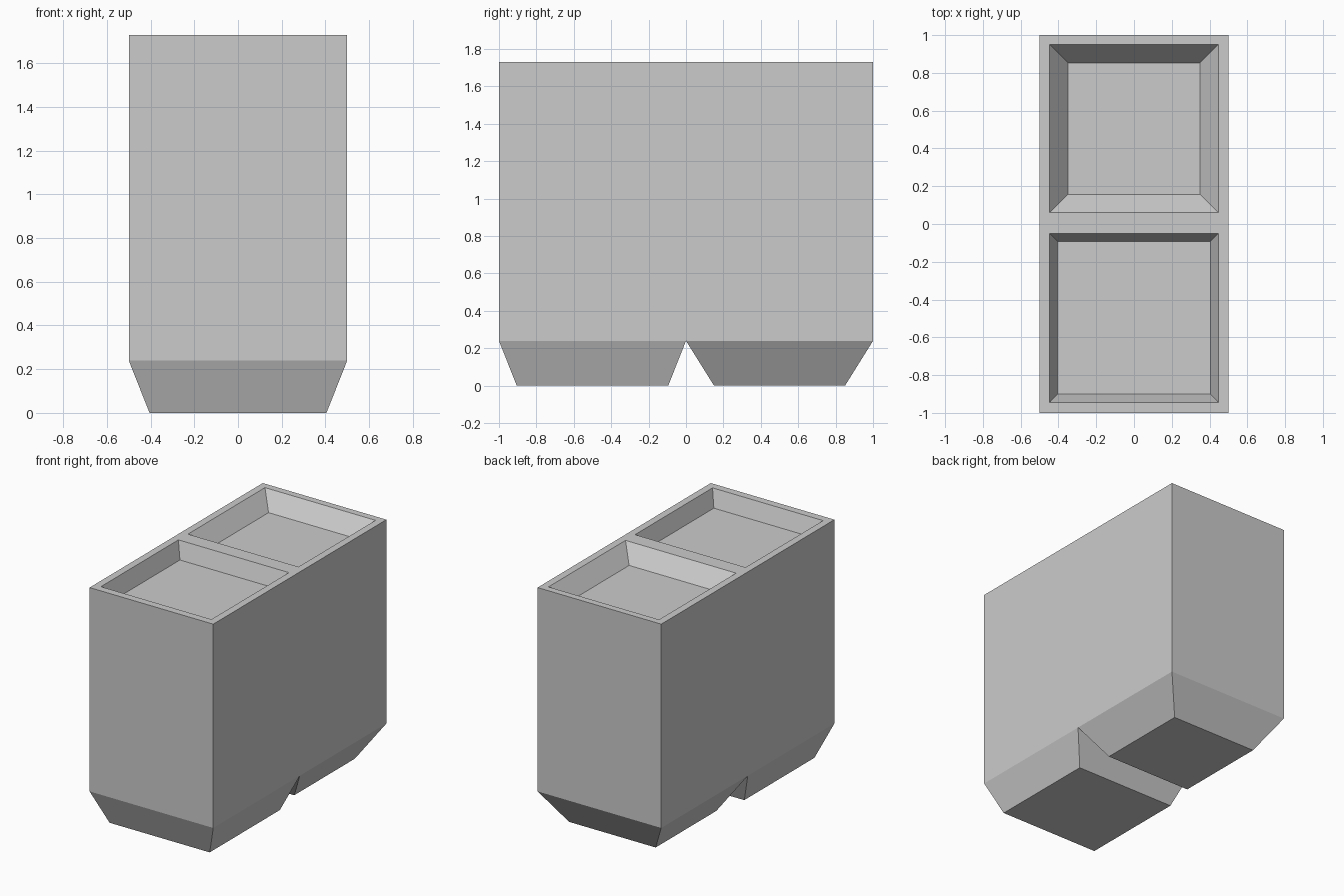
import bpy, bmesh

if "Cube" in bpy.data.objects:
    bpy.data.objects.remove(bpy.data.objects["Cube"])

TOP, FLOOR, SHOULDER = 1.73, 1.61, 0.24


def ring(bm, hx, y0, y1, z):
    return [bm.verts.new(p) for p in
            ((-hx, y0, z), (hx, y0, z), (hx, y1, z), (-hx, y1, z))]


def bridge(bm, a, b, skip=None):
    for i in range(4):
        if i != skip:
            j = (i + 1) % 4
            bm.faces.new((a[i], a[j], b[j], b[i]))


def add_cell(bm, outer, foot, rim, tray, shared_side):
    base = ring(bm, *foot, 0)
    shoulder = ring(bm, *outer, SHOULDER)
    top = ring(bm, *outer, TOP)
    lip = ring(bm, *rim, TOP)
    floor = ring(bm, *tray, FLOOR)
    bm.faces.new(base[::-1])
    bridge(bm, base, shoulder)                # tapered foot
    bridge(bm, shoulder, top, shared_side)    # walls, open where cells meet
    bridge(bm, top, lip)                      # flat rim
    bridge(bm, lip, floor)                    # sloped recess
    bm.faces.new(floor)


bm = bmesh.new()
# front cell: (half width, y min, y max) for each level
add_cell(bm, (0.5, -1, 0), (0.405, -0.905, -0.095),
         (0.447, -0.945, -0.05), (0.405, -0.90, -0.092), 2)
# back cell, with a narrower foot and recess floor
add_cell(bm, (0.5, 0, 1), (0.35, 0.15, 0.85),
         (0.447, 0.06, 0.95), (0.35, 0.157, 0.853), 0)
bmesh.ops.remove_doubles(bm, verts=bm.verts, dist=0.0001)

mesh = bpy.data.meshes.new("double_bin")
bm.to_mesh(mesh)
bm.free()
bpy.context.collection.objects.link(bpy.data.objects.new("double_bin", mesh))
